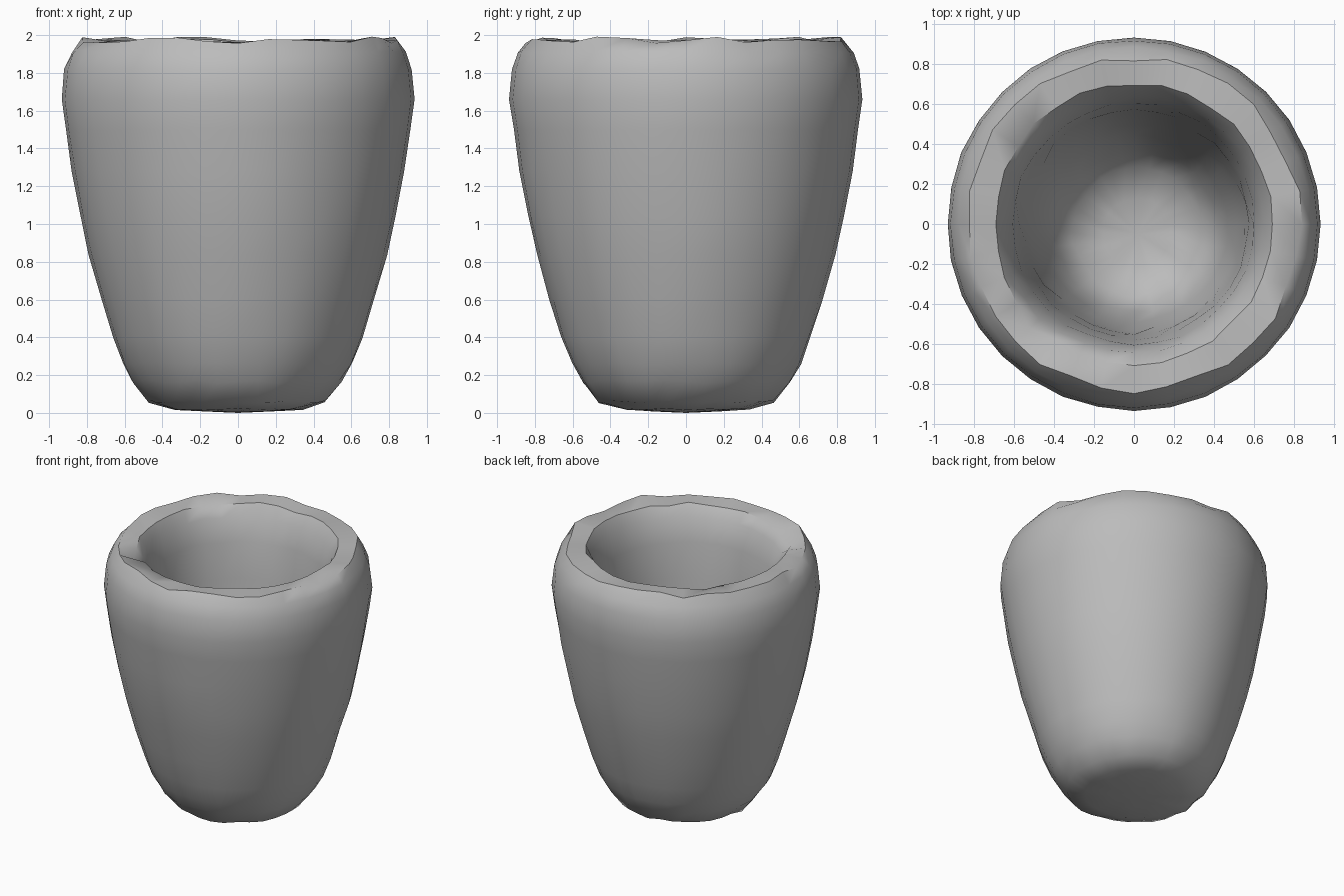
import bpy, bmesh, math, random
from mathutils import Vector

cube = bpy.data.objects.get("Cube")
if cube:
    bpy.data.objects.remove(cube)

random.seed(4)
SIDES = 32

# Plain clay grey
clay = bpy.data.materials.new("clay_grey")
clay.use_nodes = True
clay.diffuse_color = (0.5, 0.5, 0.5, 1)
clay.node_tree.nodes["Principled BSDF"].inputs["Base Color"].default_value = (0.5, 0.5, 0.5, 1)

# Outside wall, bottom to top: radius, height, unevenness
outside = [
    (0.18, 0.008, 0), (0.34, 0.02, 0.005), (0.465, 0.06, 0.008), (0.55, 0.165, 0.008),
    (0.605, 0.26, 0.006), (0.66, 0.4, 0.004), (0.72, 0.6, 0.004), (0.79, 0.84, 0.004),
    (0.835, 1.04, 0.003), (0.88, 1.28, 0.003), (0.913, 1.5, 0.003), (0.935, 1.66, 0.002),
    (0.92, 1.82, 0.003), (0.885, 1.91, 0.006), (0.835, 1.975, 0.018),
]
# Hollow, rim to floor
inside = [
    (0.70, 1.97, 0.012), (0.65, 1.89, 0.008), (0.605, 1.72, 0.008), (0.575, 1.45, 0.008),
    (0.55, 1.15, 0.008), (0.515, 0.85, 0.01), (0.465, 0.6, 0.012), (0.405, 0.4, 0.012),
    (0.32, 0.27, 0.01), (0.17, 0.21, 0.006),
]


def ring(bm, radius, height, rough, shift):
    verts = []
    for i in range(SIDES):
        a = math.tau * i / SIDES
        r = radius + random.uniform(-rough, rough)
        z = min(2, max(0, height + random.uniform(-rough, rough)))
        verts.append(bm.verts.new((r * math.cos(a) + shift.x, r * math.sin(a) + shift.y, z)))
    return verts


# Hollow cup body, the floor of the hollow leaning a little to the front
bm = bmesh.new()
lean = Vector((0.02, -0.05))
rings = [ring(bm, *p, Vector((0, 0))) for p in outside]
rings += [ring(bm, *p, lean * max(0, 1 - p[1] / 1.2)) for p in inside]
for low, high in zip(rings, rings[1:]):
    for i in range(SIDES):
        j = (i + 1) % SIDES
        bm.faces.new((low[i], low[j], high[j], high[i]))
for end, co in ((rings[0], (0, 0, 0)), (rings[-1], (lean.x, lean.y, 0.2))):
    centre = bm.verts.new(co)
    for i in range(SIDES):
        bm.faces.new((centre, end[i], end[(i + 1) % SIDES]))

# Small chip in the inner lip at the front right
chip = Vector((-0.52, -0.48, 1.96))
lip = len(outside)
for v in rings[lip] + rings[lip + 1]:
    near = max(0, 1 - (v.co - chip).length / 0.18)
    v.co += Vector((-0.03, -0.03, -0.07)) * near

bmesh.ops.recalc_face_normals(bm, faces=bm.faces)
mesh = bpy.data.meshes.new("cup_body")
bm.to_mesh(mesh)
bm.free()
mesh.materials.append(clay)
cup = bpy.data.objects.new("cup_body", mesh)
bpy.context.collection.objects.link(cup)

# Soft walls with a crisp rim
bpy.ops.object.select_all(action='DESELECT')
cup.select_set(True)
bpy.context.view_layer.objects.active = cup
bpy.ops.object.shade_smooth_by_angle(angle=math.radians(44))
